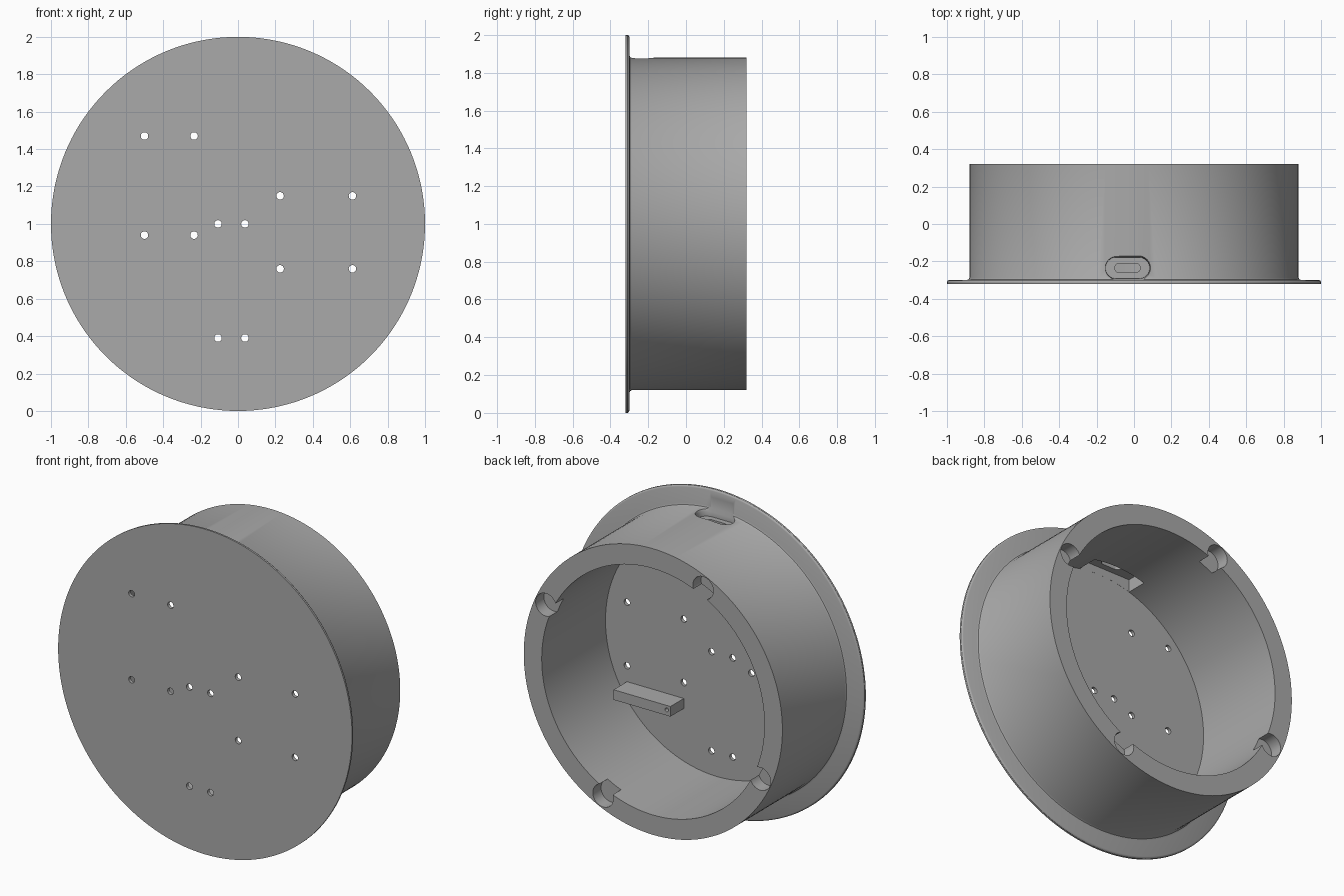
import bpy, bmesh
from math import pi, cos, sin, radians
from mathutils import Matrix, Vector

if "Cube" in bpy.data.objects:
    bpy.data.objects.remove(bpy.data.objects["Cube"], do_unlink=True)

grey = bpy.data.materials.new("plain grey")
grey.use_nodes = True
grey.diffuse_color = (0.4, 0.4, 0.4, 1)
grey.node_tree.nodes["Principled BSDF"].inputs["Base Color"].default_value = grey.diffuse_color

FRONT, FLOOR, BACK = -0.32, -0.30, 0.32
INNER, OUTER = 0.758, 0.88
PORT_X, PORT_Y = -0.035, -0.235


def finish(name, bm):
    bmesh.ops.recalc_face_normals(bm, faces=bm.faces)
    mesh = bpy.data.meshes.new(name)
    bm.to_mesh(mesh)
    bm.free()
    mesh.materials.append(grey)
    obj = bpy.data.objects.new(name, mesh)
    bpy.context.collection.objects.link(obj)
    return obj


def add_box(bm, low, high):
    low, high = Vector(low), Vector(high)
    place = Matrix.Translation((low + high) / 2) @ Matrix.Diagonal((*(high - low), 1))
    bmesh.ops.create_cube(bm, size=1, matrix=place)


def add_pin(bm, x, z, radius, y0, y1, sides=32):
    place = Matrix.Translation((x, (y0 + y1) / 2, z)) @ Matrix.Rotation(pi / 2, 4, 'X')
    bmesh.ops.create_cone(bm, cap_ends=True, segments=sides, radius1=radius,
                          radius2=radius, depth=y1 - y0, matrix=place)


def add_slot(bm, half, radius, levels):
    # Upright rounded slot; each level is (z, extra width)
    rings = []
    for z, extra in levels:
        ring = []
        for side in (1, -1):
            for i in range(17):
                a = (-pi / 2 + pi * i / 16) + (0 if side > 0 else pi)
                ring.append(bm.verts.new((PORT_X + side * (half - radius) + (radius + extra) * cos(a),
                                          PORT_Y + (radius + extra) * sin(a), z)))
        rings.append(ring)
    for a, b in zip(rings, rings[1:]):
        for i in range(len(a)):
            j = (i + 1) % len(a)
            bm.faces.new((a[i], a[j], b[j], b[i]))
    bm.faces.new(rings[0])
    bm.faces.new(rings[-1])


def cut(target, name, bm):
    cutter = finish(name, bm)
    cutter.hide_render = True
    mod = target.modifiers.new(name, 'BOOLEAN')
    mod.operation = 'DIFFERENCE'
    mod.solver = 'EXACT'
    mod.object = cutter
    bpy.context.view_layer.objects.active = target
    bpy.ops.object.modifier_apply(modifier=name)
    bpy.data.objects.remove(cutter, do_unlink=True)


def smooth(obj):
    bpy.ops.object.select_all(action='DESELECT')
    obj.select_set(True)
    bpy.context.view_layer.objects.active = obj
    bpy.ops.object.shade_smooth_by_angle(angle=radians(30))


# Round housing: front plate, flange and wall turned from one profile
profile = [(0, FRONT), (1, FRONT), (1, -0.309), (0.996, -0.303), (0.99, FLOOR),
           (0.895, FLOOR), (0.885, -0.296), (OUTER, -0.287), (OUTER, BACK),
           (INNER, BACK), (INNER, FLOOR), (0, FLOOR)]
bm = bmesh.new()
points = [bm.verts.new((r, y, 1)) for r, y in profile]
edges = [bm.edges.new(pair) for pair in zip(points, points[1:])]
bmesh.ops.spin(bm, geom=points + edges, cent=(0, 0, 1), axis=(0, 1, 0),
               angle=2 * pi, steps=144, use_merge=True)
bmesh.ops.remove_doubles(bm, verts=bm.verts, dist=0.0001)
housing = finish("housing", bm)

# Screw holes through the front plate, in rectangular groups
bm = bmesh.new()
for xs, zs in (((-0.5, -0.235), (0.94, 1.47)),
               ((0.225, 0.612), (0.76, 1.15)),
               ((-0.107, 0.037), (0.39, 1.0))):
    for x in xs:
        for z in zs:
            add_pin(bm, x, z, 0.02, FRONT - 0.1, FLOOR + 0.1, 24)
cut(housing, "screw_holes", bm)

# Four round notches in the back rim
bm = bmesh.new()
for k in range(4):
    a = radians(25 + 90 * k)
    add_pin(bm, 0.805 * cos(a), 1 + 0.805 * sin(a), 0.07, BACK - 0.08, BACK + 0.1)
cut(housing, "rim_notches", bm)

# Socket in the top wall: inside pocket, outside recess and a slot through
bm = bmesh.new()
add_box(bm, (PORT_X - 0.18, FLOOR + 0.0005, 1.6), (PORT_X + 0.18, -0.17, 1.805))
cut(housing, "socket_pocket", bm)
bm = bmesh.new()
add_slot(bm, 0.118, 0.057, [(1.835, 0), (1.865, 0), (1.885, 0.01), (1.95, 0.01)])
cut(housing, "socket_recess", bm)
bm = bmesh.new()
add_slot(bm, 0.068, 0.025, [(1.7, 0), (1.95, 0)])
cut(housing, "socket_slot", bm)
smooth(housing)

# Support bar standing on the inside of the front plate
bm = bmesh.new()
add_box(bm, (0.225, FLOOR - 0.001, 0.6), (0.612, -0.17, 0.662))
bar = finish("support_bar", bm)
bm = bmesh.new()
add_pin(bm, 0.25, 0.635, 0.012, -0.22, -0.1, 16)
cut(bar, "bar_hole", bm)
smooth(bar)
